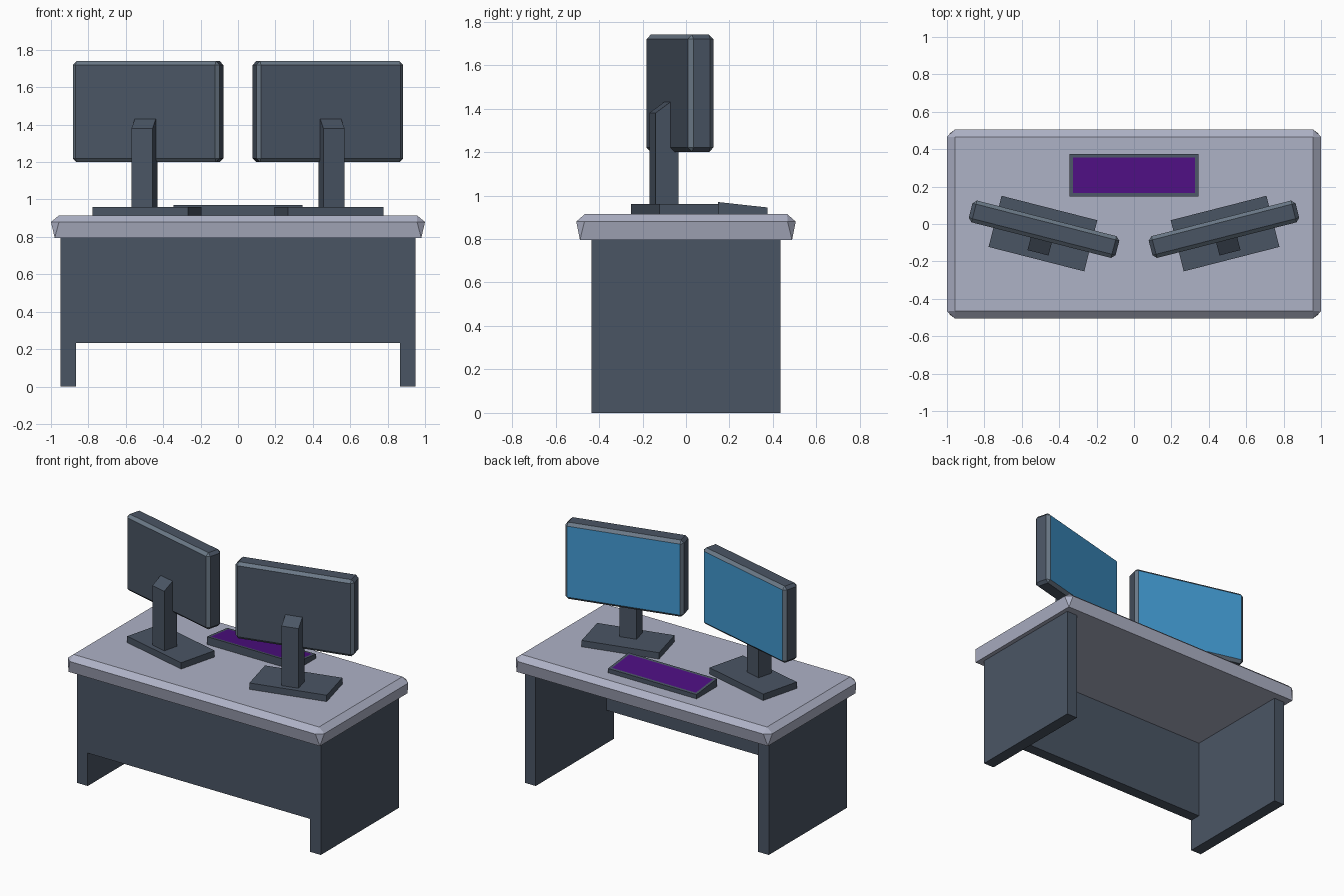
import bpy, bmesh
from mathutils import Matrix, Vector

if "Cube" in bpy.data.objects:
    bpy.data.objects.remove(bpy.data.objects["Cube"])


def srgb(h):
    c = [int(h[i:i + 2], 16) / 255 for i in (0, 2, 4)]
    return [v / 12.92 if v <= 0.04045 else ((v + 0.055) / 1.055) ** 2.4 for v in c] + [1]


def material(name, h):
    m = bpy.data.materials.new(name)
    m.diffuse_color = srgb(h)
    m.use_nodes = True
    m.node_tree.nodes["Principled BSDF"].inputs["Base Color"].default_value = m.diffuse_color
    return m


SLATE = material("dark slate", "4A5564")
TOP = material("pale grey lavender", "AEB2C6")
BLUE = material("screen blue", "4299D1")
PURPLE = material("key purple", "4C0F80")
RIM = material("rim grey", "6A7886")


def finish(name, bm, mats, matrix=Matrix()):
    bmesh.ops.recalc_face_normals(bm, faces=bm.faces)
    me = bpy.data.meshes.new(name)
    bm.to_mesh(me)
    bm.free()
    for m in mats:
        me.materials.append(m)
    ob = bpy.data.objects.new(name, me)
    ob.matrix_world = matrix
    bpy.context.collection.objects.link(ob)
    return ob


def box(lo, hi):
    bm = bmesh.new()
    lo, hi = Vector(lo), Vector(hi)
    mid, size = (lo + hi) / 2, hi - lo
    bmesh.ops.create_cube(bm, size=1, matrix=Matrix.Translation(mid) @ Matrix.Diagonal((*size, 1)))
    return bm


def prism(profile, axis, a, b):
    """Extrude a 2D profile along x (profile is y,z) or y (profile is x,z)."""
    bm = bmesh.new()
    put = (lambda p, t: (t, p[0], p[1])) if axis == "x" else (lambda p, t: (p[0], t, p[1]))
    f = bm.faces.new([bm.verts.new(put(p, a)) for p in profile])
    ext = bmesh.ops.extrude_face_region(bm, geom=[f])
    verts = [e for e in ext["geom"] if isinstance(e, bmesh.types.BMVert)]
    bmesh.ops.translate(bm, verts=verts, vec=put((0, 0), b - a))
    return bm


# Desk top: four-cornered top and bottom, clipped-corner middle ring
bm = bmesh.new()
hull = []
for sx in (-1, 1):
    for sy in (-1, 1):
        hull += [(sx * .957, sy * .465, .915), (sx * 1.0, sy * .467, .88),
                 (sx * .957, sy * .505, .88), (sx * .98, sy * .488, .795)]
for p in hull:
    bm.verts.new(p)
bmesh.ops.convex_hull(bm, input=bm.verts[:])
bmesh.ops.dissolve_limit(bm, angle_limit=.01, verts=bm.verts[:], edges=bm.edges[:])
finish("desk_top", bm, [TOP])

# Side panels and front modesty panel
for side, name in ((-1, "left"), (1, "right")):
    x = sorted((side * .867, side * .95))
    finish(name + "_side_panel", box((x[0], -.435, 0), (x[1], .435, .795)), [SLATE])
finish("modesty_panel", box((-.867, -.435, .232), (.867, -.355, .795)), [SLATE])

# Keyboard: wedge with a key area inset in its sloping top
bm = prism([(.147, .915), (.147, .97), (.375, .945), (.375, .915)], "x", -.345, .345)
bmesh.ops.recalc_face_normals(bm, faces=bm.faces)
keys = max(bm.faces, key=lambda f: f.calc_center_median().z)
bmesh.ops.inset_individual(bm, faces=[keys], thickness=.026)
keys.material_index = 1
finish("keyboard", bm, [SLATE, PURPLE])

# Two monitors turned towards the user, each with neck and base
for side, name in ((-1, "left"), (1, "right")):
    M = Matrix.Translation((side * .481, -.028, 0)) @ Matrix.Rotation(side * .25, 4, "Z")

    bm = box((-.405, -.06, 1.2), (.405, .06, 1.74))
    bmesh.ops.bevel(bm, geom=bm.edges[:], offset=.02, segments=1, affect="EDGES", profile=.5)
    bmesh.ops.recalc_face_normals(bm, faces=bm.faces)
    for f in bm.faces:
        if f.normal.y > .9:
            f.material_index = 1
        elif .1 < abs(f.normal.y) < .9:
            f.material_index = 2
    finish(name + "_monitor", bm, [SLATE, BLUE, RIM], M)

    neck = [(-.13, .95), (-.13, 1.38), (-.06, 1.43), (-.022, 1.43), (-.022, .95)]
    finish(name + "_monitor_neck", prism(neck, "x", -.058, .058), [SLATE], M)
    finish(name + "_monitor_base", box((-.264, -.165, .915), (.264, .117, .96)), [SLATE], M)
